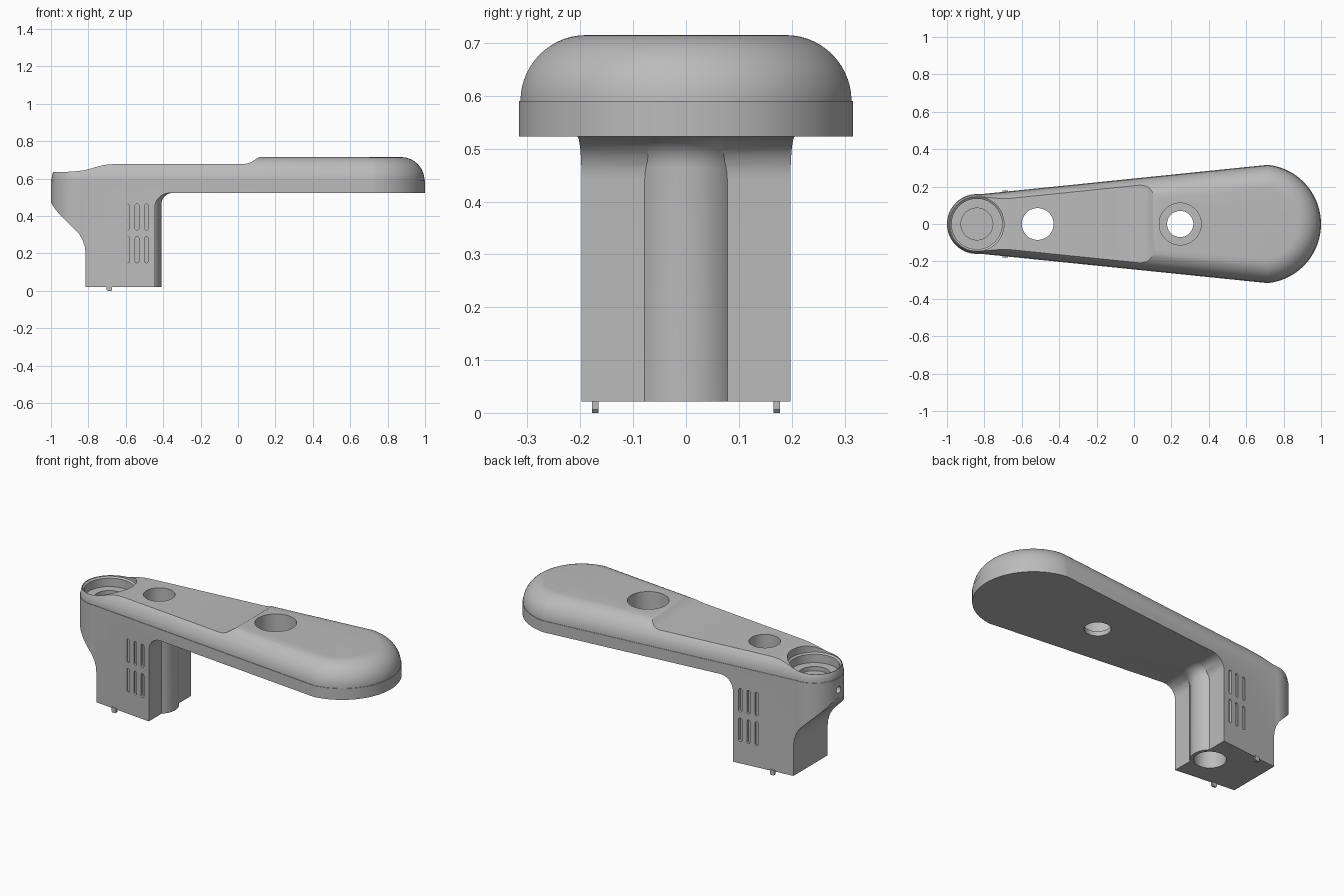
import bpy, bmesh, math
from math import sin, cos, pi

cube = bpy.data.objects.get("Cube")
if cube:
    bpy.data.objects.remove(cube, do_unlink=True)

grey = bpy.data.materials.new("plain grey")
grey.use_nodes = True
grey.diffuse_color = (0.5, 0.5, 0.5, 1)
grey.node_tree.nodes["Principled BSDF"].inputs["Base Color"].default_value = (0.5, 0.5, 0.5, 1)


def loft(name, rings):
    """Skin a stack of equal rings and cap both ends."""
    bm = bmesh.new()
    rows = [[bm.verts.new(p) for p in ring] for ring in rings]
    n = len(rows[0])
    for a, b in zip(rows, rows[1:]):
        for i in range(n):
            j = (i + 1) % n
            bm.faces.new((a[i], a[j], b[j], b[i]))
    bm.faces.new(rows[0][::-1])
    bm.faces.new(rows[-1])
    bmesh.ops.recalc_face_normals(bm, faces=bm.faces)
    mesh = bpy.data.meshes.new(name)
    bm.to_mesh(mesh)
    bm.free()
    mesh.materials.append(grey)
    ob = bpy.data.objects.new(name, mesh)
    bpy.context.collection.objects.link(ob)
    return ob


def turned(name, x, profile, n=64):
    """Round part standing at x, from (radius, height) pairs."""
    return loft(name, [[(x + r * cos(2 * pi * i / n), r * sin(2 * pi * i / n), z)
                        for i in range(n)] for r, z in profile])


def boolean(ob, tool, operation):
    mod = ob.modifiers.new(operation, "BOOLEAN")
    mod.object, mod.operation, mod.solver = tool, operation, "EXACT"
    bpy.context.view_layer.objects.active = ob
    bpy.ops.object.modifier_apply(modifier=mod.name)
    bpy.data.objects.remove(tool, do_unlink=True)


def smooth(ob):
    bpy.ops.object.select_all(action="DESELECT")
    ob.select_set(True)
    bpy.context.view_layer.objects.active = ob
    bpy.ops.object.shade_smooth_by_angle(angle=math.radians(28))


# Tapered plan outline: a large and a small circle joined by tangents
BIG, SMALL, BIG_R, SMALL_R = 0.682, -0.84, 0.318, 0.16
TANGENT = math.acos((BIG_R - SMALL_R) / (BIG - SMALL))


def outline(z, inset, n=40):
    ring = []
    for cx, r, start, end in ((BIG, BIG_R, -TANGENT, TANGENT),
                              (SMALL, SMALL_R, TANGENT, 2 * pi - TANGENT)):
        for i in range(n + 1):
            a = start + (end - start) * i / n
            ring.append((cx + (r - inset) * cos(a), (r - inset) * sin(a), z))
    return ring


# Body block with a domed upper edge
dome = [(0.59 + 0.125 * sin(a), 0.003 + 0.125 * (1 - cos(a)))
        for a in (pi / 2 * i / 14 for i in range(15))]
body = loft("arm_and_post", [outline(0.022, 0), outline(0.59, 0)] + [outline(z, d) for z, d in dome])

# Side profile that shapes the post, underside and stepped top
side = [(-0.815, -0.05), (-0.815, 0.2), (-0.819, 0.235), (-0.83, 0.27), (-0.85, 0.305),
        (-0.955, 0.41), (-0.98, 0.44), (-0.995, 0.465), (-1.02, 0.5), (-1.02, 0.634),
        (-0.9, 0.637), (-0.85, 0.641), (-0.8, 0.65), (-0.75, 0.665), (-0.71, 0.674),
        (-0.66, 0.678), (0.03, 0.678), (0.05, 0.681), (0.07, 0.688), (0.105, 0.711),
        (0.125, 0.717), (0.14, 0.75), (1.1, 0.75), (1.1, 0.523)]
side += [(-0.365 - 0.08 * sin(a), 0.443 + 0.08 * cos(a)) for a in (pi / 2 * i / 10 for i in range(11))]
side += [(-0.445, -0.05)]
shape = loft("side_shape", [[(x, y, z) for x, z in side] for y in (-0.5, 0.5)])

# Rounded cable channel bulging from the inner face, flared at its top
TUBE = -0.515
flare = [(0.165 - 0.06 * cos(a), 0.463 + 0.06 * sin(a)) for a in (pi / 2 * i / 8 for i in range(9))]
boolean(shape, turned("channel", TUBE, [(0.105, -0.04)] + flare + [(0.165, 0.6)]), "UNION")
boolean(body, shape, "INTERSECT")

# Through holes and stepped recesses
for x, profile in (
        (TUBE, [(0.085, -0.1), (0.085, 0.8)]),
        (0.247, [(0.07, 0.4), (0.07, 0.55), (0.112, 0.55), (0.112, 0.8)]),
        (SMALL, [(0.085, 0.55), (0.085, 0.575), (0.135, 0.575), (0.135, 0.625),
                 (0.145, 0.632), (0.145, 0.8)])):
    boolean(body, turned("hole_cutter", x, profile), "DIFFERENCE")

# Vent slots on both sides of the post
for s in (-1, 1):
    for x in (-0.59, -0.54, -0.49):
        for z in (0.22, 0.395):
            slot = []
            for i in range(16):
                a = 2 * pi * (i + 0.5) / 16
                slot.append((x + 0.01 * cos(a), z + math.copysign(0.06, sin(a)) + 0.01 * sin(a)))
            cutter = loft("slot_cutter", [[(u, s * y, v) for u, v in slot] for y in (0.175, 0.3)])
            boolean(body, cutter, "DIFFERENCE")

# Small port in the rounded end
port = [(0.02 * cos(2 * pi * i / 24), 0.52 + 0.02 * sin(2 * pi * i / 24)) for i in range(24)]
boolean(body, loft("port_cutter", [[(x, y, z) for y, z in port] for x in (-1.1, -0.97)]), "DIFFERENCE")
smooth(body)

# Locating pins under the post
for s, label in ((-1, "right"), (1, "left")):
    pin = loft(label + "_locating_pin",
               [[(-0.688 + w * u, s * (0.172 + 0.006 * v), z)
                 for u, v in ((-1, -1), (1, -1), (1, 1), (-1, 1))]
                for z, w in ((0, 0.01), (0.006, 0.015), (0.03, 0.015))])
